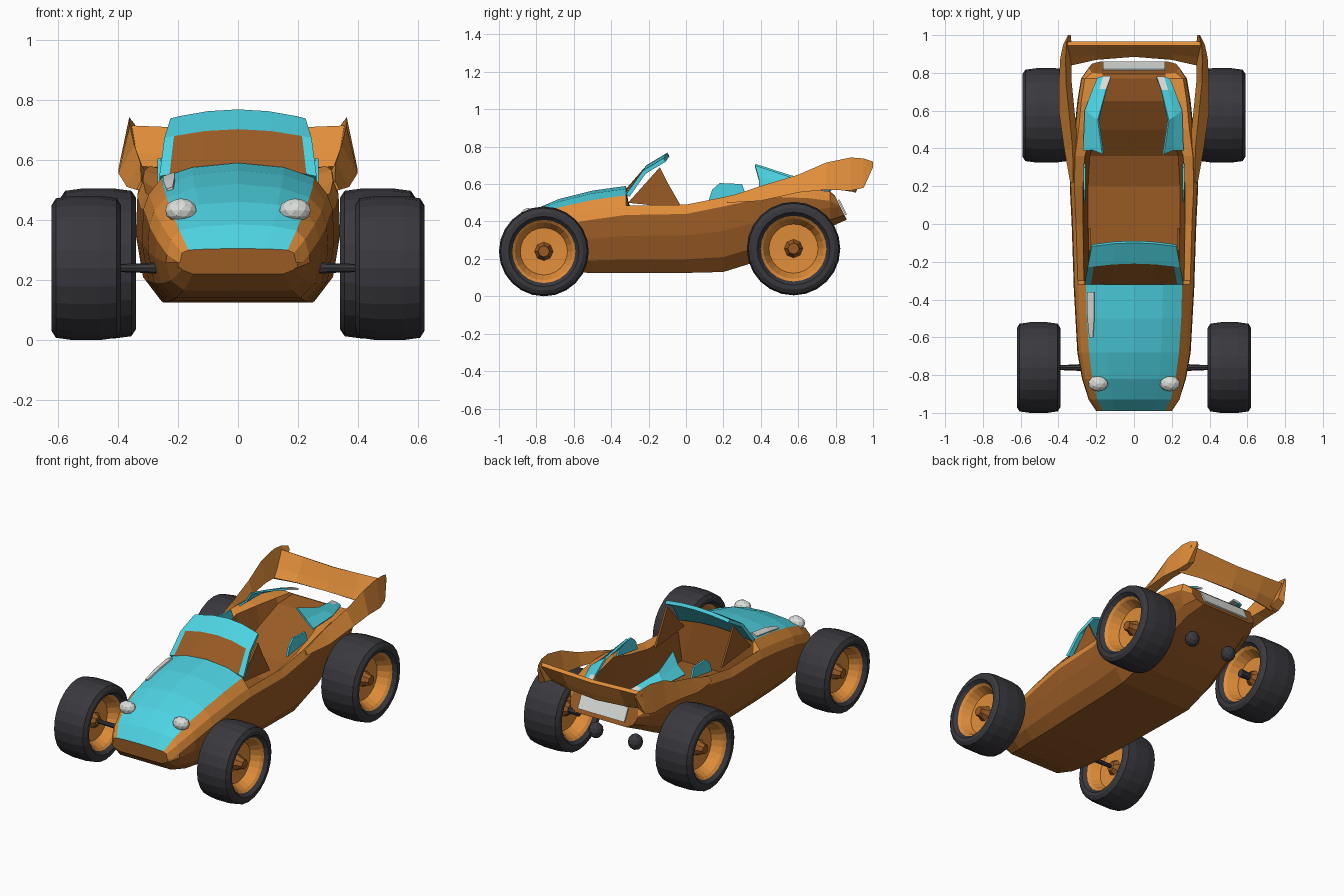
import bpy, bmesh
from math import sin, cos, pi, radians
from mathutils import Matrix

cube = bpy.data.objects.get("Cube")
if cube:
    bpy.data.objects.remove(cube)


def material(name, r, g, b):
    m = bpy.data.materials.new(name)
    m.use_nodes = True
    m.diffuse_color = (r, g, b, 1)
    m.node_tree.nodes["Principled BSDF"].inputs["Base Color"].default_value = (r, g, b, 1)
    return m


ORANGE = material("orange paint", 0.75, 0.27, 0.042)
BROWN = material("brown panels", 0.32, 0.105, 0.018)
CYAN = material("cyan paint", 0.075, 0.65, 0.76)
RUBBER = material("dark rubber", 0.04, 0.04, 0.048)
WHITE = material("pale lamp", 0.7, 0.73, 0.7)


def finish(bm, name, mats, recalc=True):
    if recalc:
        bmesh.ops.recalc_face_normals(bm, faces=bm.faces)
    me = bpy.data.meshes.new(name)
    bm.to_mesh(me)
    bm.free()
    for m in mats:
        me.materials.append(m)
    ob = bpy.data.objects.new(name, me)
    bpy.context.collection.objects.link(ob)
    return ob


def loft(name, sections, mats, closed=True, caps=True, rule=None, recalc=True, loop=False):
    """Skin rows of points; rule(row, column) gives the material index."""
    bm = bmesh.new()
    rows = [[bm.verts.new(p) for p in s] for s in sections]
    if loop:
        rows.append(rows[0])
    n = len(rows[0])
    for i in range(len(rows) - 1):
        for j in range(n if closed else n - 1):
            k = (j + 1) % n
            f = bm.faces.new((rows[i][j], rows[i][k], rows[i + 1][k], rows[i + 1][j]))
            f.material_index = rule(i, j) if rule else 0
    if caps:
        bm.faces.new(rows[0])
        bm.faces.new(rows[-1])
    return finish(bm, name, mats, recalc)


def lathe(name, profile, centre, mat, sides=24, loop=False):
    """Turn (offset, radius) points about an x axis through centre."""
    cx, cy, cz = centre
    rows = [[(cx + o, cy + r * cos(2 * pi * k / sides), cz + r * sin(2 * pi * k / sides))
             for k in range(sides)] for o, r in profile]
    return loft(name, rows, [mat], caps=not loop, loop=loop)


def sheet(name, sections, mats, thick, rule=None, offset=0):
    ob = loft(name, sections, mats, closed=False, caps=False, rule=rule, recalc=False)
    mod = ob.modifiers.new("thickness", "SOLIDIFY")
    mod.thickness = thick
    mod.material_offset = offset


def blob(name, centre, size, mat):
    bm = bmesh.new()
    bmesh.ops.create_icosphere(bm, subdivisions=2, radius=1,
                               matrix=Matrix.Translation(centre) @ Matrix.Diagonal((*size, 1)))
    finish(bm, name, [mat])


# Body tub: y, half width, bottom, rim height, inner half width, inner edge, centre height
HOOD_ROWS = 6
stations = [
    (-.99, .2, .22, .29, .165, .30, .305), (-.93, .24, .165, .335, .195, .365, .385),
    (-.82, .275, .14, .385, .22, .43, .46), (-.68, .3, .13, .43, .238, .475, .52),
    (-.5, .31, .125, .46, .25, .515, .565), (-.32, .32, .125, .485, .255, .54, .59),
    (-.3, .32, .125, .485, .265, .46, .28), (0, .33, .125, .49, .27, .46, .28),
    (.2, .34, .13, .53, .27, .50, .28), (.36, .335, .18, .565, .26, .55, .33),
    (.5, .315, .24, .58, .22, .56, .44), (.65, .3, .31, .575, .19, .56, .53),
    (.77, .28, .37, .56, .17, .555, .55), (.86, .24, .41, .53, .165, .54, .54)]


def body_section(i, y, w, zb, zr, wi, zi, zc):
    h = zr - zb
    mid = (wi * .6, zi * .3 + zc * .7) if i < HOOD_ROWS else (wi * .9, zc)
    half = [(w * .75, zb), (w * .93, zb + h * .2), (w, zb + h * .55), (w * .985, zr - .05),
            (w * .93, zr), (wi, zi), mid]
    ring = [(0, zb)] + half + [(0, zc)] + [(-x, z) for x, z in reversed(half)]
    lean = .5 if i == len(stations) - 1 else 0      # the tail panel slopes forward
    return [(x, y - lean * (z - zb), z) for x, z in ring]


def body_colour(i, j):
    k = min(j, 15 - j)
    if k < 4:
        return 0
    if k < 6:
        return 1
    return 2 if i < HOOD_ROWS - 1 else 0


loft("body_tub", [body_section(i, *s) for i, s in enumerate(stations)],
     [BROWN, ORANGE, CYAN], rule=body_colour)

# Pale worn patch on the hood edge
sheet("hood_patch", [[(-.25, -.36, .546), (-.212, -.36, .559)], [(-.247, -.5, .525), (-.212, -.5, .539)],
                     [(-.238, -.6, .503), (-.218, -.6, .510)]][::-1], [WHITE], .008)

# Windscreen: brown pane inside a cyan frame
cols = (-1, -.87, -.45, 0, .45, .87, 1)
screen = [[(u * w, y - .02 * u * u * lean, z + .03 * (1 - u * u)) for u in cols]
          for y, z, w, lean in ((-.32, .545, .262, 0), (-.21, .672, .245, 1), (-.1, .738, .225, 1))]
sheet("windscreen", screen, [BROWN, CYAN, CYAN], .022,
      rule=lambda i, j: int(i == 1 or j in (0, 5)), offset=1)

# Wing deck between the tail plates
deck = [[(x, y - s * x * x, z + .04 * abs(x)) for x in (-.36, -.2, 0, .2, .36)]
        for y, z, s in ((.885, .565, .4), (.905, .61, .2), (.945, .70, 0))]
sheet("wing_deck", deck, [ORANGE], .025)

# Wing plates: y, inner x z, outer x z, top x z
plate = [(.22, .31, .50, .338, .50, .322, .53), (.4, .295, .54, .37, .51, .325, .59),
         (.6, .315, .57, .398, .555, .345, .65), (.75, .33, .58, .398, .57, .36, .715),
         (.88, .33, .58, .39, .565, .362, .742), (.95, .33, .60, .375, .58, .358, .737),
         (1.0, .335, .70, .35, .69, .345, .72)]

for sx, side in ((1, "left"), (-1, "right")):
    loft("wing_plate_" + side,
         [[(sx * a, y, b), (sx * c, y, d), (sx * e, y, f)] for y, a, b, c, d, e, f in plate],
         [ORANGE])

    # Rear fairings beside the seat, with pale tips
    fairing = [[(.16, .37, .70), (.21, .39, .63), (.262, .39, .585)],
               [(.185, .55, .64), (.215, .57, .62), (.255, .6, .59)],
               [(.145, .71, .6), (.18, .71, .595), (.215, .71, .58)],
               [(.12, .78, .58), (.16, .78, .575), (.19, .77, .57)]]
    sheet("rear_fairing_" + side, [[(sx * x, y, z) for x, y, z in r] for r in fairing],
          [CYAN, WHITE], .012, rule=lambda i, j: int(i == 2 and j == 0))

    # Small cockpit fin and windscreen side support
    for name, x, outline, mat in (
            ("cockpit_fin_", .262, [(.12, .51), (.32, .54), (.3, .6), (.18, .605), (.14, .57)], CYAN),
            ("screen_support_", .235, [(-.31, .5), (-.02, .47), (-.1, .61), (-.14, .69)], BROWN)):
        loft(name + side, [[(sx * (x + t), y, z) for y, z in outline] for t in (-.006, .006)],
             [mat])

    blob("headlight_" + side, (sx * .19, -.845, .432), (.054, .042, .04), WHITE)
    blob("exhaust_tip_" + side, (sx * .14, .71, .25), (.045, .045, .05), RUBBER)
    lathe("front_axle_" + side, [(sx * .25, .02), (sx * .34, .015), (sx * .46, .012)],
          (0, -.76, .24), RUBBER, 8)
    lathe("rear_axle_" + side, [(sx * .35, .026), (sx * .46, .02)], (0, .575, .255), RUBBER, 8)

    # Wheels: tyre, dished rim and hub
    for end, x, y, r, hw in (("front", .505, -.76, .24, .115), ("rear", .465, .575, .25, .125)):
        c = (sx * x, y, r if end == "front" else .255)
        tag = end + "_" + side
        ri = r * .7
        shoulder = [(hw * .8, ri), (hw, ri + .02), (hw, r - .03), (hw * .88, r - .008), (hw * .4, r)]
        lathe("tyre_" + tag, shoulder + [(-o, q) for o, q in reversed(shoulder)], c, RUBBER, loop=True)
        dish = [(.02, .03), (.025, ri * .75), (hw * .7, ri * .92), (hw * .84, ri * 1.03)]
        lathe("rim_" + tag, dish + [(-o, q) for o, q in reversed(dish)], c, ORANGE)
        hub = [(-.05, .03), (-.02, .05), (.02, .05), (.05, .036), (.075, .03)]
        lathe("hub_" + tag, [(sx * o, q) for o, q in hub], c, BROWN, 8)

# Pale tail plate
bm = bmesh.new()
bmesh.ops.create_cube(bm, size=1, matrix=Matrix.Translation((0, .836, .476))
                      @ Matrix.Rotation(radians(26.5), 4, 'X') @ Matrix.Diagonal((.33, .009, .09, 1)))
finish(bm, "tail_plate", [WHITE])
